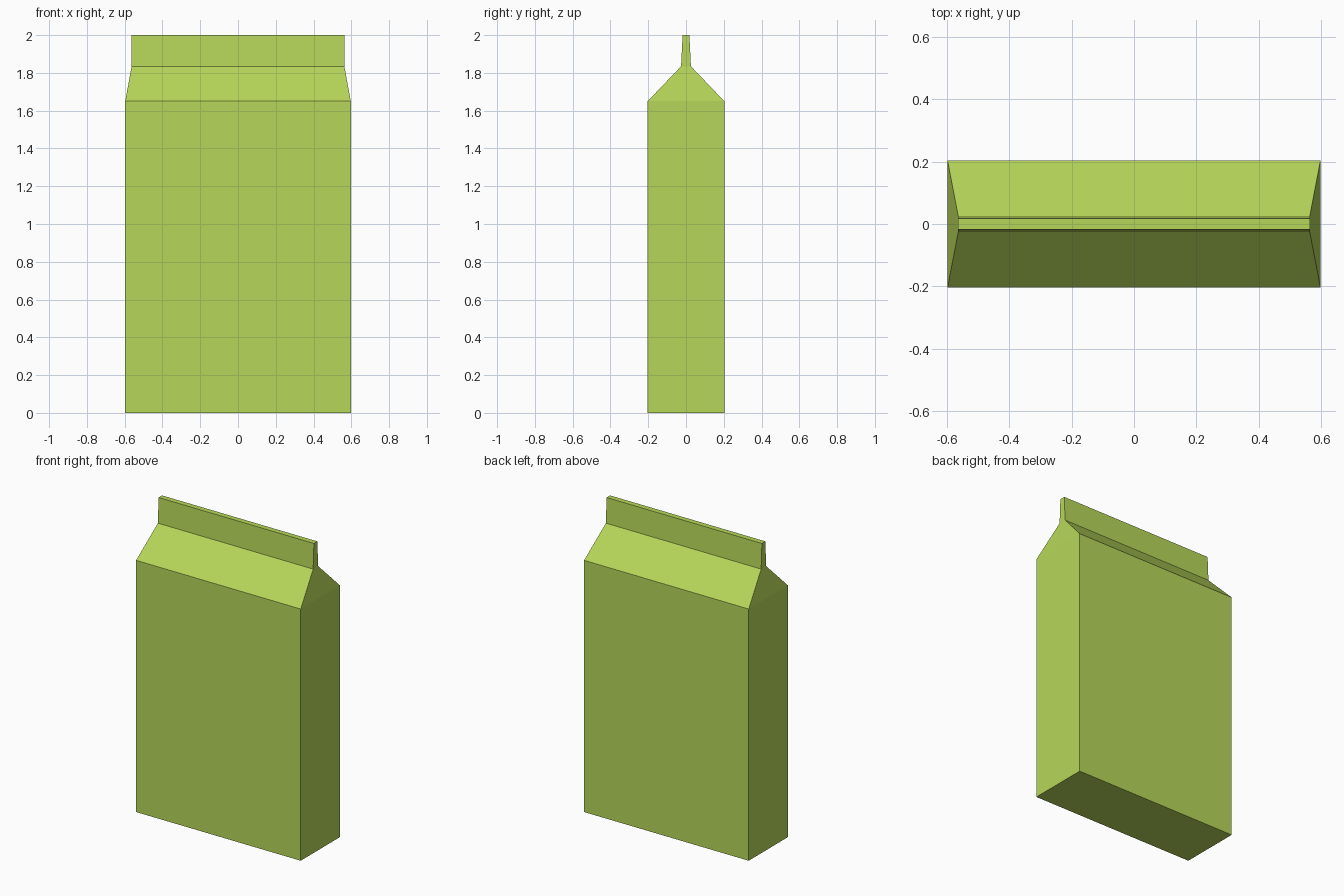
import bpy, bmesh

if "Cube" in bpy.data.objects:
    bpy.data.objects.remove(bpy.data.objects["Cube"])

# Half width, half depth and height of each carton cross-section
SECTIONS = [
    (0.597, 0.203, 0.0),     # base
    (0.597, 0.203, 1.65),    # shoulder
    (0.563, 0.026, 1.835),   # bottom of the sealed fin
    (0.563, 0.018, 2.0),     # top of the fin
]


def loft(name, sections):
    """Stack rectangular rings, bridge them and cap both ends."""
    bm = bmesh.new()
    rings = [[bm.verts.new((sx * w, sy * d, z))
              for sx, sy in ((-1, -1), (1, -1), (1, 1), (-1, 1))]
             for w, d, z in sections]
    for low, high in zip(rings, rings[1:]):
        for i in range(4):
            j = (i + 1) % 4
            bm.faces.new((low[i], low[j], high[j], high[i]))
    bm.faces.new(rings[0][::-1])
    bm.faces.new(rings[-1])
    mesh = bpy.data.meshes.new(name)
    bm.to_mesh(mesh)
    bm.free()
    obj = bpy.data.objects.new(name, mesh)
    bpy.context.collection.objects.link(obj)
    return obj


# Gable-topped carton
carton = loft("carton", SECTIONS)
green = bpy.data.materials.new("carton_green")
green.diffuse_color = (0.47, 0.68, 0.1, 1.0)
green.use_nodes = True
green.node_tree.nodes["Principled BSDF"].inputs["Base Color"].default_value = green.diffuse_color
carton.data.materials.append(green)
